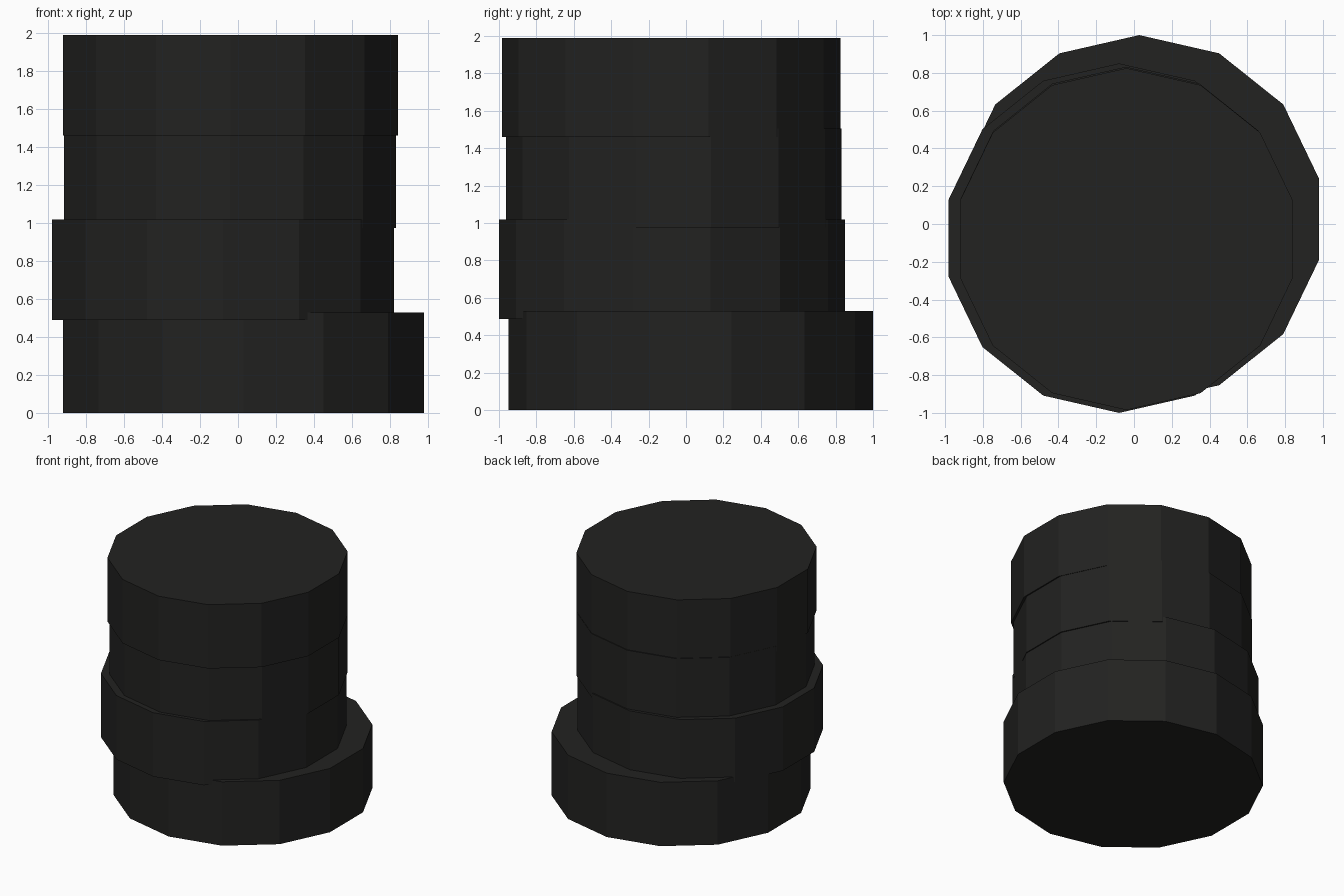
import bpy

if "Cube" in bpy.data.objects:
    bpy.data.objects.remove(bpy.data.objects["Cube"])

# Dark rubber-like colour
dark = bpy.data.materials.new("dark_grey")
dark.diffuse_color = (0.016, 0.016, 0.015, 1)
dark.use_nodes = True
dark.node_tree.nodes["Principled BSDF"].inputs["Base Color"].default_value = dark.diffuse_color

SIDES = 14
HEIGHT = 0.53


def disc(name, x, y, base, radius):
    """Fourteen-sided flat-faced drum standing on height `base`."""
    bpy.ops.mesh.primitive_cylinder_add(
        vertices=SIDES, radius=radius, depth=HEIGHT,
        location=(x, y, base + HEIGHT / 2))
    ob = bpy.context.object
    ob.name = name
    ob.data.materials.append(dark)


# Stack of slightly overlapping, off-centre discs
disc("bottom_disc", 0.028, 0.025, 0.0, 0.975)
disc("lower_middle_disc", -0.079, -0.075, 0.488, 0.925)
disc("upper_middle_disc", -0.043, -0.065, 0.975, 0.897)
disc("top_disc", -0.04, -0.08, 1.46, 0.905)
